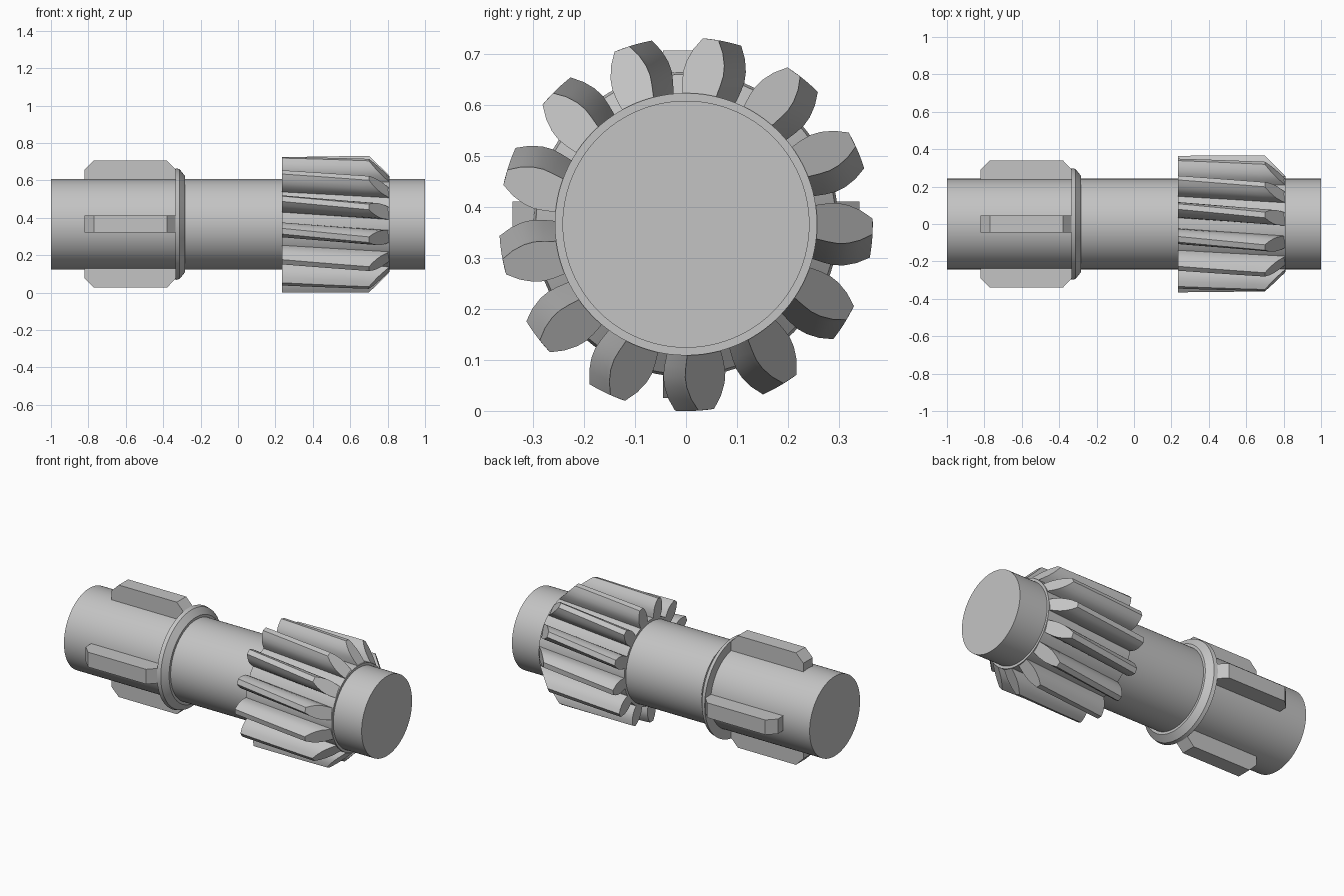
import bpy, bmesh, math

AXIS_Z = 0.366      # height of the shaft axis
TEETH = 13
TWIST = 15.5        # helix, degrees per unit of length

cube = bpy.data.objects.get("Cube")
if cube:
    bpy.data.objects.remove(cube, do_unlink=True)

steel = bpy.data.materials.new("steel grey")
steel.use_nodes = True
grey = (0.55, 0.55, 0.55, 1)
steel.diffuse_color = grey
steel.node_tree.nodes["Principled BSDF"].inputs["Base Color"].default_value = grey


def around(x, r, deg):
    """Point at radius r, turned from the top towards +y."""
    a = math.radians(deg)
    return (x, r * math.sin(a), r * math.cos(a))


def loft(name, rings, turn=0, smooth=True):
    """Closed solid through a list of equal-length rings of points."""
    bm = bmesh.new()
    loops = [[bm.verts.new(p) for p in ring] for ring in rings]
    n = len(loops[0])
    for a, b in zip(loops, loops[1:]):
        for i in range(n):
            j = (i + 1) % n
            bm.faces.new((a[i], a[j], b[j], b[i]))
    bm.faces.new(loops[0])
    bm.faces.new(loops[-1])
    bmesh.ops.recalc_face_normals(bm, faces=bm.faces)
    mesh = bpy.data.meshes.new(name)
    bm.to_mesh(mesh)
    bm.free()
    obj = bpy.data.objects.new(name, mesh)
    obj.location.z = AXIS_Z
    obj.rotation_euler.x = -math.radians(turn)
    mesh.materials.append(steel)
    bpy.context.collection.objects.link(obj)
    if smooth:
        bpy.ops.object.select_all(action='DESELECT')
        obj.select_set(True)
        bpy.context.view_layer.objects.active = obj
        bpy.ops.object.shade_smooth_by_angle(angle=math.radians(25))
    return obj


def turned(name, profile, sides=96):
    """Round part from (x, radius) pairs along the axis."""
    return loft(name, [[around(x, r, 360 * i / sides) for i in range(sides)]
                       for x, r in profile])


# Shaft, collar and gear core
turned("shaft", [(-1, 0.242), (1, 0.242)])
turned("collar", [(-0.335, 0.299), (-0.313, 0.294), (-0.283, 0.257)])
turned("gear_core", [(0.235, 0.257), (0.81, 0.257)])

# Four chamfered keys
key_side = [(-0.82, 0.2), (-0.82, 0.29), (-0.77, 0.34),
            (-0.38, 0.34), (-0.332, 0.29), (-0.332, 0.2)]
for k in range(4):
    loft(f"key_{k + 1}", [[(x, y, z) for x, z in key_side]
                          for y in (-0.045, 0.045)], 90 * k, smooth=False)

# Helical teeth: half profile as (radius, half angle), mirrored
half = [(0.245, 7.2), (0.262, 7.5), (0.28, 7.7), (0.3, 7.6), (0.32, 6.7),
        (0.343, 4.9), (0.366, 2.4)]
section = [(r, -a) for r, a in half] + [(r, a) for r, a in reversed(half)]
BACK, STEPS = 0.235, 6


def tooth_ring(t):
    ring = []
    for r, a in section:
        front = min(0.81, 0.70 + (0.366 - r) * 1.02)   # bevelled end
        x = BACK + (front - BACK) * t
        ring.append(around(x, r, a + 7.6 + (0.70 - x) * TWIST))
    return ring


for k in range(TEETH):
    loft(f"gear_tooth_{k + 1}", [tooth_ring(s / STEPS) for s in range(STEPS + 1)],
         360 / TEETH * k)
